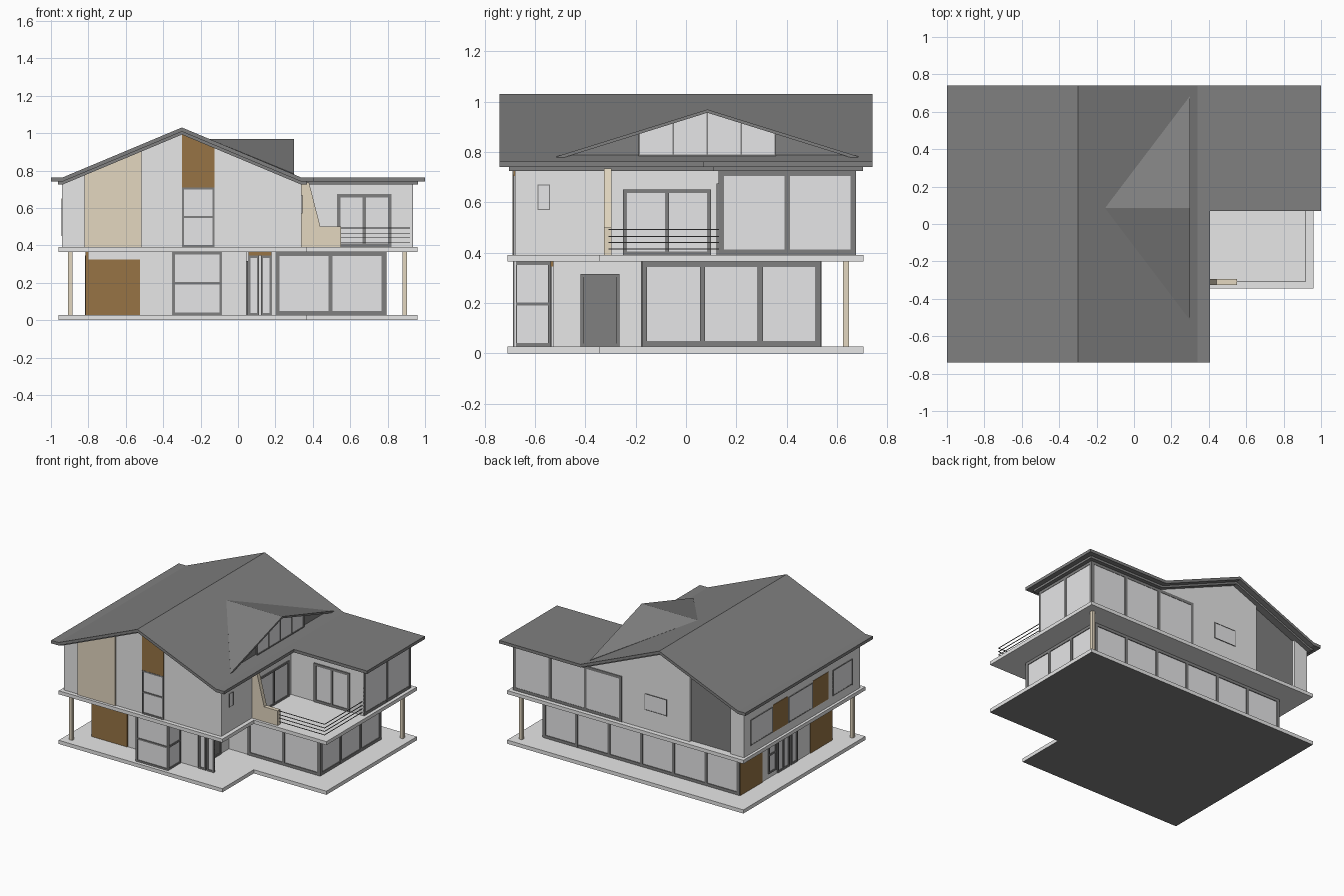
import bpy, bmesh
from mathutils import Vector

if "Cube" in bpy.data.objects:
    bpy.data.objects.remove(bpy.data.objects["Cube"])


def material(name, r, g, b):
    m = bpy.data.materials.new(name)
    m.diffuse_color = (r, g, b, 1)
    m.use_nodes = True
    m.node_tree.nodes["Principled BSDF"].inputs["Base Color"].default_value = m.diffuse_color
    return m


WALL = material("pale wall", 0.80, 0.80, 0.80)
GLASS = material("pale glass", 0.80, 0.80, 0.81)
DARK = material("dark grey", 0.215, 0.215, 0.215)
BROWN = material("brown wood", 0.31, 0.175, 0.06)
BEIGE = material("beige stone", 0.77, 0.68, 0.53)


def finish(name, bm, *mats):
    bmesh.ops.recalc_face_normals(bm, faces=bm.faces)
    me = bpy.data.meshes.new(name)
    bm.to_mesh(me)
    bm.free()
    for m in mats:
        me.materials.append(m)
    ob = bpy.data.objects.new(name, me)
    bpy.context.collection.objects.link(ob)
    return ob


def add_box(bm, x0, x1, y0, y1, z0, z1, mat=0):
    r = bmesh.ops.create_cube(bm, size=1)
    for v in r["verts"]:
        v.co = Vector((x0 + (v.co.x + .5) * (x1 - x0),
                       y0 + (v.co.y + .5) * (y1 - y0),
                       z0 + (v.co.z + .5) * (z1 - z0)))
        for f in v.link_faces:
            f.material_index = mat


def box(name, mat, *b):
    bm = bmesh.new()
    add_box(bm, *b)
    return finish(name, bm, mat)


def prism(name, mat, pts, axis, a, b):
    """Extrude a 2D outline along x (pts are y,z), y (x,z) or z (x,y)."""
    def place(p, t):
        return {"x": (t, *p), "y": (p[0], t, p[1]), "z": (*p, t)}[axis]
    bm = bmesh.new()
    f = bm.faces.new([bm.verts.new(place(p, a)) for p in pts])
    ext = bmesh.ops.extrude_face_region(bm, geom=[f])
    shift = Vector(place((0, 0), b - a))
    bmesh.ops.translate(bm, vec=shift, verts=[g for g in ext["geom"] if isinstance(g, bmesh.types.BMVert)])
    return finish(name, bm, mat)


def window(name, side, plane, a0, a1, z0, z1, cols=1, rows=1, w=.016, fill=GLASS, d=.008):
    """Glass plate with frame bars on a wall; side is +x, -x, +y or -y."""
    s = 1 if side[0] == "+" else -1
    bm = bmesh.new()

    def put(u0, u1, v0, v1, depth, mat):
        lo, hi = sorted((plane - s * .004, plane + s * depth))
        if side[1] == "x":
            add_box(bm, lo, hi, u0, u1, v0, v1, mat)
        else:
            add_box(bm, u0, u1, lo, hi, v0, v1, mat)
    put(a0, a1, z0, z1, .002, 0)
    for i in range(cols + 1):
        c = a0 + w / 2 + (a1 - a0 - w) * i / cols
        put(c - w / 2, c + w / 2, z0, z1, d, 1)
    for j in range(rows + 1):
        c = z0 + w / 2 + (z1 - z0 - w) * j / rows
        put(a0, a1, c - w / 2, c + w / 2, d - .0005, 1)
    return finish(name, bm, fill, DARK)


# L-shaped floor slabs; the underside of the lower one is dark
L = [(-.96, -.71), (.37, -.71), (.37, -.345), (.96, -.345), (.96, .705), (-.96, .705)]
ground = prism("ground_slab", WALL, L, "z", 0, .027)
ground.data.materials.append(DARK)
for p in ground.data.polygons:
    p.material_index = 1 if p.normal.z < -.5 else 0
prism("upper_slab", WALL, L, "z", .365, .391)

# ground floor, with a recessed entry behind two slim screens
prism("ground_walls", WALL, [(-.81, -.53), (.045, -.53), (.045, -.17), (.785, -.17), (.785, .53), (-.81, .53)],
      "z", .02, .37)
box("bay_core", WALL, -.342, -.095, -.68, -.52, .02, .37)
window("bay_front", "-y", -.68, -.35, -.087, .028, .365, 1, 2, .013)
window("bay_right", "+x", -.095, -.685, -.535, .028, .365, 1, 2, .013)
window("bay_left", "-x", -.342, -.685, -.535, .028, .365, 1, 2, .013)
window("wing_front_glazing", "-y", -.17, .2, .787, .028, .365, 2, 1, .021)
window("wing_right_glazing", "+x", .785, -.175, .535, .028, .365, 3, 1, .021)
window("back_glazing", "+y", .53, -.81, .787, .028, .365, 6, 1, .021)
for i, x in enumerate((.055, .122)):
    window(f"entry_screen_{i}", "-y", -.53, x, x + .058, .027, .345, 1, 1, .012)
box("entry_header", BROWN, .055, .18, -.538, -.526, .345, .366)
window("entry_door", "+x", .045, -.42, -.265, .028, .315, 1, 1, .012, DARK)
box("front_brown_panel", BROWN, -.805, -.525, -.536, -.52, .027, .325)
box("side_brown_front", BROWN, -.815, -.80, -.536, -.28, .027, .365)
box("side_brown_back", BROWN, -.815, -.80, .275, .532, .027, .365)
window("side_narrow_window", "-x", -.81, .115, .205, .06, .33, 1, 2, .012)
window("side_door", "-x", -.81, -.04, .10, .028, .345, 2, 1, .014)
window("side_sidelight", "-x", -.81, -.13, -.055, .028, .345, 1, 1, .012)
for n, x, y in (("front_left_post", -.897, -.65), ("back_right_post", .892, .635)):
    box(n, BEIGE, x - .012, x + .012, y - .012, y + .012, .02, .37)


# upper floor under the gabled roof
def under(x):
    return .993 - .419 * abs(x + .3)


def gable_block(name, mat, x0, x1, y0, y1, base=.385):
    xs = [x1] + ([-.3] if x0 < -.3 < x1 else []) + [x0]
    pts = [(x0, base), (x1, base)] + [(x, under(x)) for x in xs]
    return prism(name, mat, pts, "y", y0, y1)


gable_block("upper_walls", WALL, -.94, .34, -.68, .52)
gable_block("back_wall_right", WALL, -.5, .34, .52, .67)
gable_block("back_wall_corner", WALL, -.94, -.83, .52, .67)
gable_block("back_dark_panel", DARK, -.83, -.5, .518, .65)
gable_block("front_beige_panel", BEIGE, -.82, -.515, -.69, -.675)
gable_block("front_brown_gable", BROWN, -.3, -.125, -.686, -.675, .705)
box("wing_walls", WALL, .33, .93, .13, .67, .385, .74)
window("front_tall_window", "-y", -.68, -.3, -.125, .391, .71, 1, 2, .011)
window("small_side_window", "+x", .34, -.59, -.54, .57, .67, 1, 1, .004, GLASS, .004)
window("balcony_side_door", "+x", .34, -.25, .10, .391, .652, 2, 1, .014)
window("balcony_wing_door", "-y", .13, .53, .82, .391, .675, 2, 1, .018)
window("upper_right_glazing", "+x", .93, .13, .674, .391, .725, 2, 1, .021, GLASS, .005)
window("upper_back_glazing", "+y", .67, .05, .932, .391, .725, 3, 1, .021, GLASS, .005)
window("small_back_window", "+y", .67, -.315, -.135, .53, .65, 1, 1, .004, GLASS, .005)
for i, (a, b) in enumerate(((.34, .595), (-.125, .155), (-.59, -.36))):
    window(f"left_strip_window_{i}", "-x", -.94, a, b, .45, .64, 1, 1, .008, GLASS, .004)
for i, (a, b) in enumerate(((.165, .335), (-.31, -.13))):
    box(f"left_brown_panel_{i}", BROWN, -.943, -.935, a, b, .45, .65)

# balcony: sloping fin wall and rails
prism("balcony_fin", BEIGE, [(.335, .385), (.55, .385), (.55, .5), (.44, .5), (.38, .735), (.335, .735)],
      "y", -.325, -.295)
bm = bmesh.new()
for z in (.414, .44, .465, .492):
    add_box(bm, .545, .92, -.308, -.304, z - .002, z + .002)
    add_box(bm, .916, .92, -.308, .13, z - .002, z + .002)
finish("balcony_rails", bm, DARK)


# two-layer roof following the gable, plus flat wing roof
def roof_layer(name, inset, lift, t):
    xl, xr = -1 + inset, .405 - inset
    top = [(xl, .762), (-.94, .762), (-.3, 1.03), (.34, .762), (xr, .762)]
    pts = [(x, z + lift) for x, z in top] + [(x, z + lift - t) for x, z in reversed(top)]
    prism(name + "_main", DARK, pts, "y", -.74 + inset, .74 - inset)
    box(name + "_wing", DARK, xr - .01, 1 - inset, .07 + inset, .74 - inset, .762 + lift - t, .762 + lift)


roof_layer("roof_top", 0, 0, .022)
roof_layer("roof_under", .037, -.021, .017)

# dormer: two sloping triangles with a glazed gable end
YC, XF = .085, .30
bm = bmesh.new()
back, peak = bm.verts.new((-.155, YC, .969)), bm.verts.new((XF, YC, .969))
for y in (-.515, .685):
    tri = [back, peak, bm.verts.new((XF, y, .782))]
    bm.faces.new(tri if y > YC else tri[::-1])
bmesh.ops.recalc_face_normals(bm, faces=bm.faces)
roof = finish("dormer_roof", bm, DARK)
if roof.data.polygons[0].normal.z < 0:
    roof.data.flip_normals()
sol = roof.modifiers.new("thickness", "SOLIDIFY")
sol.thickness, sol.offset = .013, -1


def dz(y):
    return .956 - .312 * abs(y - YC)


prism("dormer_gable", DARK, [(-.46, .775), (.63, .775), (.63, dz(.63)), (YC, dz(YC)), (-.46, dz(-.46))],
      "x", .262, .276)
ys = [-.185, -.05, YC, .22, .355]
prism("dormer_glass", GLASS, [(ys[0], .787), (ys[4], .787), (ys[4], dz(ys[4])), (YC, dz(YC)), (ys[0], dz(ys[0]))],
      "x", .274, .283)
bm = bmesh.new()
for y in ys:
    add_box(bm, .274, .288, y - .003, y + .003, .785, dz(y))
add_box(bm, .274, .288, ys[0], ys[4], .784, .79)
finish("dormer_mullions", bm, DARK)
